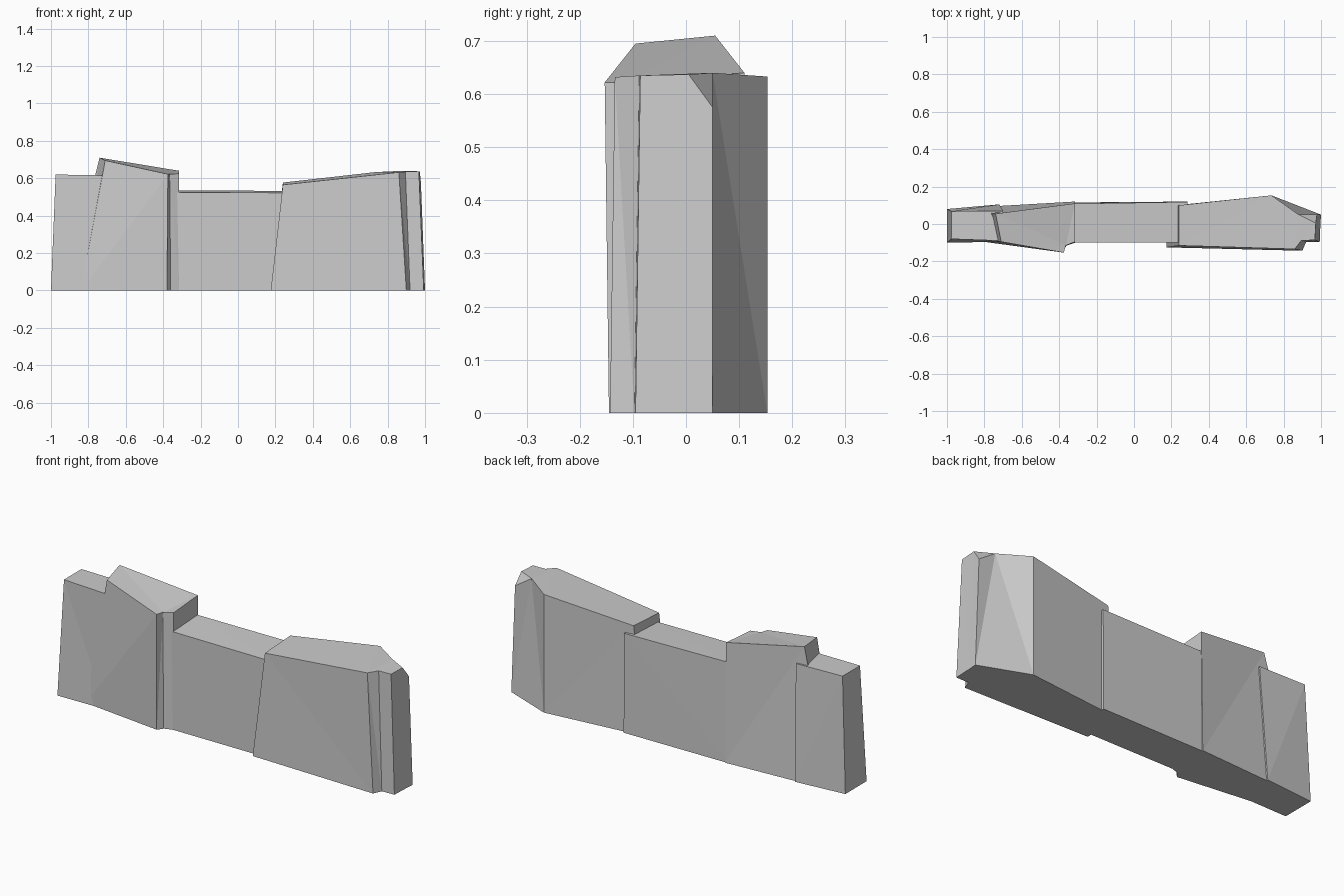
import bpy
import bmesh

default_cube = bpy.data.objects.get("Cube")
if default_cube:
    bpy.data.objects.remove(default_cube, do_unlink=True)

# One plain stone colour
stone = bpy.data.materials.new("stone_grey")
stone.use_nodes = True
stone_colour = (0.6, 0.6, 0.6, 1)
stone.diffuse_color = stone_colour
stone.node_tree.nodes["Principled BSDF"].inputs["Base Color"].default_value = stone_colour


def make_block(name, corners, chipped=()):
    """Tapered stone: each corner is (base x, base y, top x, top y, top z),
    counter-clockwise from above. Chipped corners are cut off the top face."""
    bm = bmesh.new()
    base = [bm.verts.new((bx, by, 0)) for bx, by, tx, ty, tz in corners]
    top = [bm.verts.new((tx, ty, tz)) for bx, by, tx, ty, tz in corners]
    count = len(corners)
    for i in range(count):
        j = (i + 1) % count
        bm.faces.new((base[i], base[j], top[j], top[i]))
    bm.faces.new(base[::-1])
    bm.faces.new([v for i, v in enumerate(top) if i not in chipped])
    for i in chipped:
        bm.faces.new((top[i - 1], top[i], top[(i + 1) % count]))

    # Corners sharing a base point collapse to a single edge there
    bmesh.ops.remove_doubles(bm, verts=bm.verts[:], dist=0.0005)
    bmesh.ops.triangulate(bm, faces=bm.faces[:])
    bmesh.ops.recalc_face_normals(bm, faces=bm.faces[:])

    mesh = bpy.data.meshes.new(name)
    bm.to_mesh(mesh)
    bm.free()
    mesh.materials.append(stone)
    block = bpy.data.objects.new(name, mesh)
    bpy.context.collection.objects.link(block)
    return block


# Low end of the right-hand stone
make_block("right_end_ledge", [
    (-1, -0.1, -0.975, -0.08, 0.62),
    (-0.72, -0.095, -0.7, -0.09, 0.615),
    (-0.72, 0.105, -0.7, 0.07, 0.615),
    (-1, 0.08, -0.975, 0.068, 0.62),
])

# Raised right-hand stone with a notched inner front corner
make_block("right_raised_stone", [
    (-0.84, -0.09, -0.71, -0.095, 0.695),
    (-0.38, -0.145, -0.375, -0.153, 0.622),
    (-0.36, -0.115, -0.365, -0.115, 0.622),
    (-0.315, -0.1, -0.315, -0.095, 0.625),
    (-0.315, 0.12, -0.315, 0.11, 0.64),
    (-0.92, 0.085, -0.74, 0.055, 0.71),
])

# Low stone in the middle
make_block("middle_stone", [
    (-0.34, -0.1, -0.34, -0.1, 0.525),
    (0.28, -0.1, 0.28, -0.1, 0.522),
    (0.285, 0.12, 0.285, 0.118, 0.532),
    (-0.34, 0.115, -0.34, 0.108, 0.536),
])

# Left-hand stone, rising outwards, with a chipped rear outer corner
make_block("left_stone", [
    (0.175, -0.125, 0.24, -0.115, 0.565),
    (0.9, -0.143, 0.86, -0.134, 0.632),
    (0.92, -0.097, 0.895, -0.088, 0.635),
    (0.993, -0.095, 0.967, -0.086, 0.635),
    (0.997, 0.005, 0.972, 0.005, 0.637),
    (1, 0.05, 0.978, 0.05, 0.575),
    (1, 0.05, 0.88, 0.05, 0.64),
    (0.735, 0.153, 0.735, 0.153, 0.633),
    (0.175, 0.095, 0.24, 0.1, 0.577),
], chipped=(5,))
